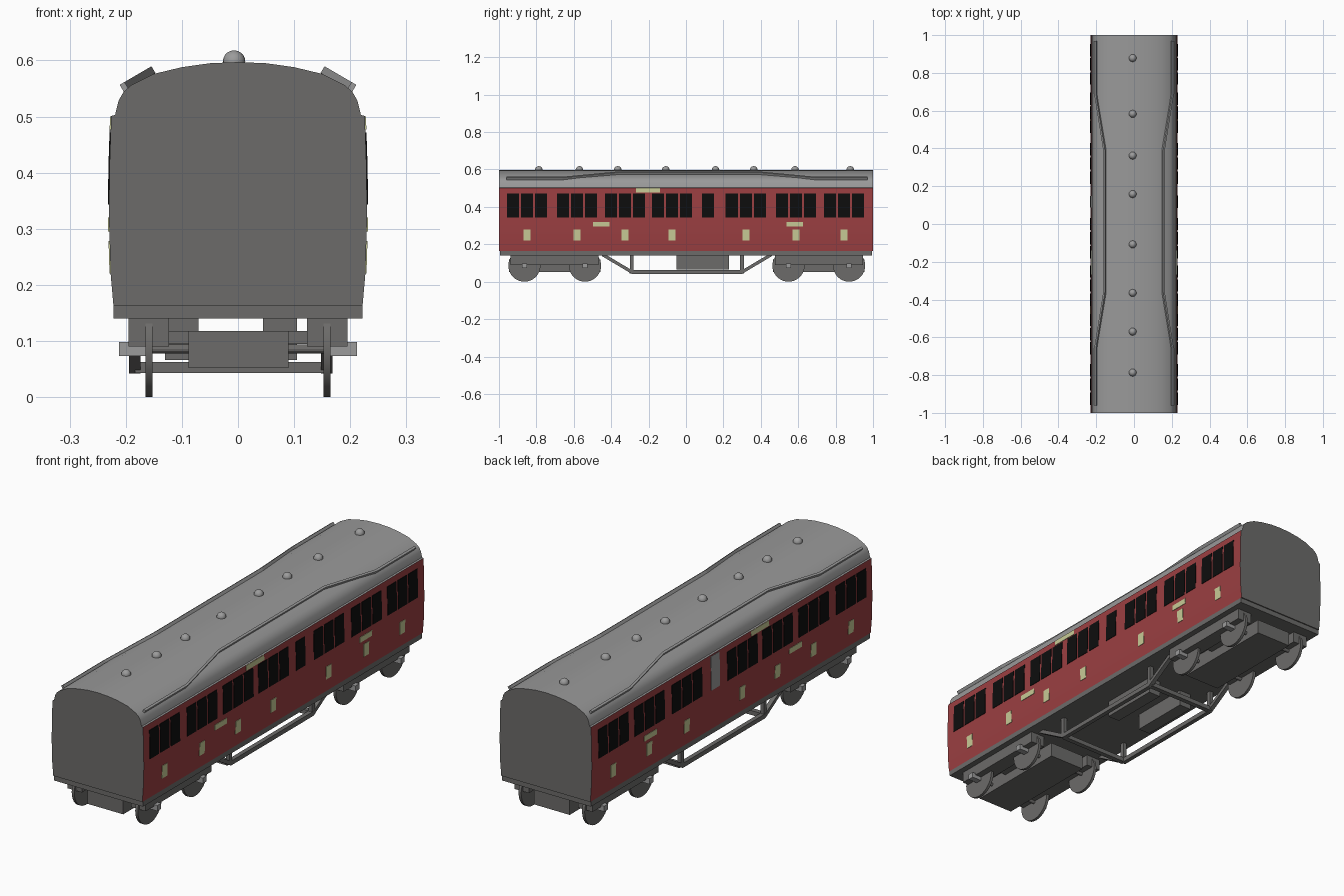
import bpy, bmesh, math
from mathutils import Matrix, Vector

if "Cube" in bpy.data.objects:
    bpy.data.objects.remove(bpy.data.objects["Cube"])


def material(name, rgb):
    m = bpy.data.materials.new(name)
    m.diffuse_color = (*rgb, 1)
    m.use_nodes = True
    m.node_tree.nodes["Principled BSDF"].inputs["Base Color"].default_value = m.diffuse_color
    return m


RED = material("carriage red", (0.33, 0.05, 0.054))
ROOF = material("roof grey", (0.32, 0.32, 0.32))
DARK = material("chassis grey", (0.15, 0.147, 0.142))
BLACK = material("window black", (0.004, 0.004, 0.004))
CREAM = material("label cream", (0.58, 0.60, 0.31))
PALE = material("metal grey", (0.33, 0.33, 0.33))


def finish(name, bm, *mats, smooth=False):
    bmesh.ops.recalc_face_normals(bm, faces=bm.faces)
    me = bpy.data.meshes.new(name)
    bm.to_mesh(me)
    bm.free()
    ob = bpy.data.objects.new(name, me)
    bpy.context.collection.objects.link(ob)
    for m in mats:
        me.materials.append(m)
    if smooth:
        bpy.ops.object.select_all(action='DESELECT')
        ob.select_set(True)
        bpy.context.view_layer.objects.active = ob
        bpy.ops.object.shade_smooth_by_angle(angle=math.radians(25))
    return ob


def sweep(bm, path, section):
    """Carry an x-z section along a path that runs in y, and cap the ends."""
    rings = [[bm.verts.new((px + x, py, pz + z)) for x, z in section] for px, py, pz in path]
    n = len(section)
    for a, b in zip(rings, rings[1:]):
        for i in range(n):
            j = (i + 1) % n
            bm.faces.new((a[i], a[j], b[j], b[i]))
    bm.faces.new(rings[0])
    bm.faces.new(rings[-1])


def box(bm, x0, x1, y0, y1, z0, z1):
    sweep(bm, [(0, y0, 0), (0, y1, 0)], [(x0, z0), (x1, z0), (x1, z1), (x0, z1)])


def cylinder_x(bm, x0, x1, y, z, r, sides):
    mat = Matrix.Translation(((x0 + x1) / 2, y, z)) @ Matrix.Rotation(math.pi / 2, 4, 'Y')
    bmesh.ops.create_cone(bm, cap_ends=True, segments=sides, radius1=r, radius2=r,
                          depth=x1 - x0, matrix=mat)


# Body shell: one half section, mirrored; coloured by direction and height
SIDE = [(0.222, 0.163), (0.227, 0.22), (0.23, 0.32), (0.229, 0.41), (0.226, 0.501)]
TOP = [(0.219, 0.503), (0.213, 0.528), (0.204, 0.544), (0.19, 0.556), (0.15, 0.576),
       (0.1, 0.588), (0.05, 0.595), (0, 0.597)]
half = SIDE + TOP
bm = bmesh.new()
sweep(bm, [(0, -1, 0), (0, 1, 0)], half + [(-x, z) for x, z in half[-2::-1]])
bmesh.ops.recalc_face_normals(bm, faces=bm.faces)
for f in bm.faces:
    if abs(f.normal.y) > 0.9 or f.normal.z < -0.9:
        f.material_index = 2
    elif f.calc_center_median().z > 0.5:
        f.material_index = 1
finish("carriage_body", bm, RED, ROOF, DARK, smooth=True)

# Floor frame
bm = bmesh.new()
box(bm, -0.222, 0.222, -0.995, 0.995, 0.14, 0.164)
finish("floor_frame", bm, DARK)


def side_x(z):
    for (xa, za), (xb, zb) in zip(SIDE, SIDE[1:]):
        if z <= zb:
            return xa + (xb - xa) * (z - za) / (zb - za)
    return SIDE[-1][0]


def plate(bm, side, yc, width, z0, z1):
    """Thin plate that follows the curve of the carriage side."""
    zs = [z0] + [z for _, z in SIDE if z0 < z < z1] + [z1]
    sec = [(side * (side_x(z) + 0.002), z) for z in zs]
    sec += [(side * (side_x(z) - 0.003), z) for z in reversed(zs)]
    sweep(bm, [(0, yc - width / 2, 0), (0, yc + width / 2, 0)], sec)


# Windows and labels on both sides
BAYS = [-0.85, -0.583, -0.326, -0.075, 0.32, 0.588, 0.845]
for side, tag in ((1, "right"), (-1, "left")):
    bm = bmesh.new()
    for y in BAYS:
        for k in (-1, 0, 1):
            plate(bm, side, y + k * 0.075, 0.065, 0.343, 0.472)
    if side > 0:
        plate(bm, side, 0.118, 0.065, 0.343, 0.472)
    finish(tag + "_windows", bm, BLACK)

    bm = bmesh.new()
    for y in BAYS:
        plate(bm, side, y, 0.037, 0.22, 0.278)
    for y in (-0.452, 0.582):
        plate(bm, side, y, 0.088, 0.295, 0.32)
    plate(bm, side, -0.203, 0.128, 0.477, 0.5)
    finish(tag + "_labels", bm, CREAM)

# Frosted window on the left side only
bm = bmesh.new()
plate(bm, -1, 0.118, 0.062, 0.343, 0.495)
finish("frosted_window", bm, PALE)

# Rain strips on the roof
for s, tag in ((1, "right"), (-1, "left")):
    low, high = (s * 0.203, 0.553), (s * 0.155, 0.581)
    path = [(p[0], y, p[1]) for p, y in ((low, -0.96), (low, -0.66), (high, -0.36),
                                        (high, 0.39), (low, 0.69), (low, 0.97))]
    t, n = Vector((s * 0.86, -0.51)) * 0.005, Vector((s * 0.51, 0.86)) * 0.007
    bm = bmesh.new()
    sweep(bm, path, [tuple(-t - n), tuple(t - n), tuple(t + n), tuple(n - t)])
    finish(tag + "_rain_strip", bm, ROOF)

# Roof ventilators
bm = bmesh.new()
for y in (-0.787, -0.57, -0.365, -0.108, 0.158, 0.362, 0.583, 0.878):
    bmesh.ops.create_uvsphere(bm, u_segments=16, v_segments=10, radius=0.02,
                              matrix=Matrix.Translation((-0.007, y, 0.598)))
finish("roof_ventilators", bm, PALE, smooth=True)

# Bogies: centre block, side frames, wheels, axles and axle boxes
for yc, tag in ((-0.702, "front"), (0.71, "rear")):
    bm = bmesh.new()
    box(bm, -0.088, 0.09, yc - 0.245, yc + 0.245, 0.052, 0.118)
    for s in (-1, 1):
        xs = sorted((s * 0.123, s * 0.195))
        box(bm, *xs, yc - 0.235, yc + 0.235, 0.09, 0.14)
    box(bm, -0.125, 0.125, yc - 0.07, yc + 0.07, 0.095, 0.118)
    finish(tag + "_bogie_frame", bm, DARK)

    wheels, boxes = bmesh.new(), bmesh.new()
    for dy in (-0.162, 0.162):
        y = yc + dy
        cylinder_x(wheels, -0.16, 0.16, y, 0.086, 0.008, 12)
        for s in (-1, 1):
            cylinder_x(wheels, *sorted((s * 0.152, s * 0.165)), y, 0.086, 0.086, 32)
            box(boxes, *sorted((s * 0.163, s * 0.212)), y - 0.014, y + 0.014, 0.073, 0.098)
    finish(tag + "_wheels", wheels, DARK, smooth=True)
    finish(tag + "_axle_boxes", boxes, PALE)

# Truss rods with posts and cross bars
LEFT, RIGHT = -0.184, 0.158
bm = bmesh.new()
r = 0.01
for x in (LEFT, RIGHT):
    sweep(bm, [(x, -0.45, 0.147), (x, -0.29, 0.052), (x, 0.30, 0.052), (x, 0.46, 0.147)],
          [(-r, -r), (r, -r), (r, r), (-r, r)])
    for y in (-0.29, 0.30):
        box(bm, x - 0.009, x + 0.009, y - 0.01, y + 0.01, 0.05, 0.145)
for y in (-0.29, 0.30):
    box(bm, LEFT, RIGHT, y - 0.011, y + 0.011, 0.043, 0.063)
finish("truss_rods", bm, DARK)

# Equipment boxes under the floor
bm = bmesh.new()
box(bm, -0.13, -0.07, -0.05, 0.23, 0.066, 0.145)
box(bm, 0.045, 0.105, -0.05, 0.23, 0.066, 0.145)
finish("equipment_boxes", bm, DARK)
